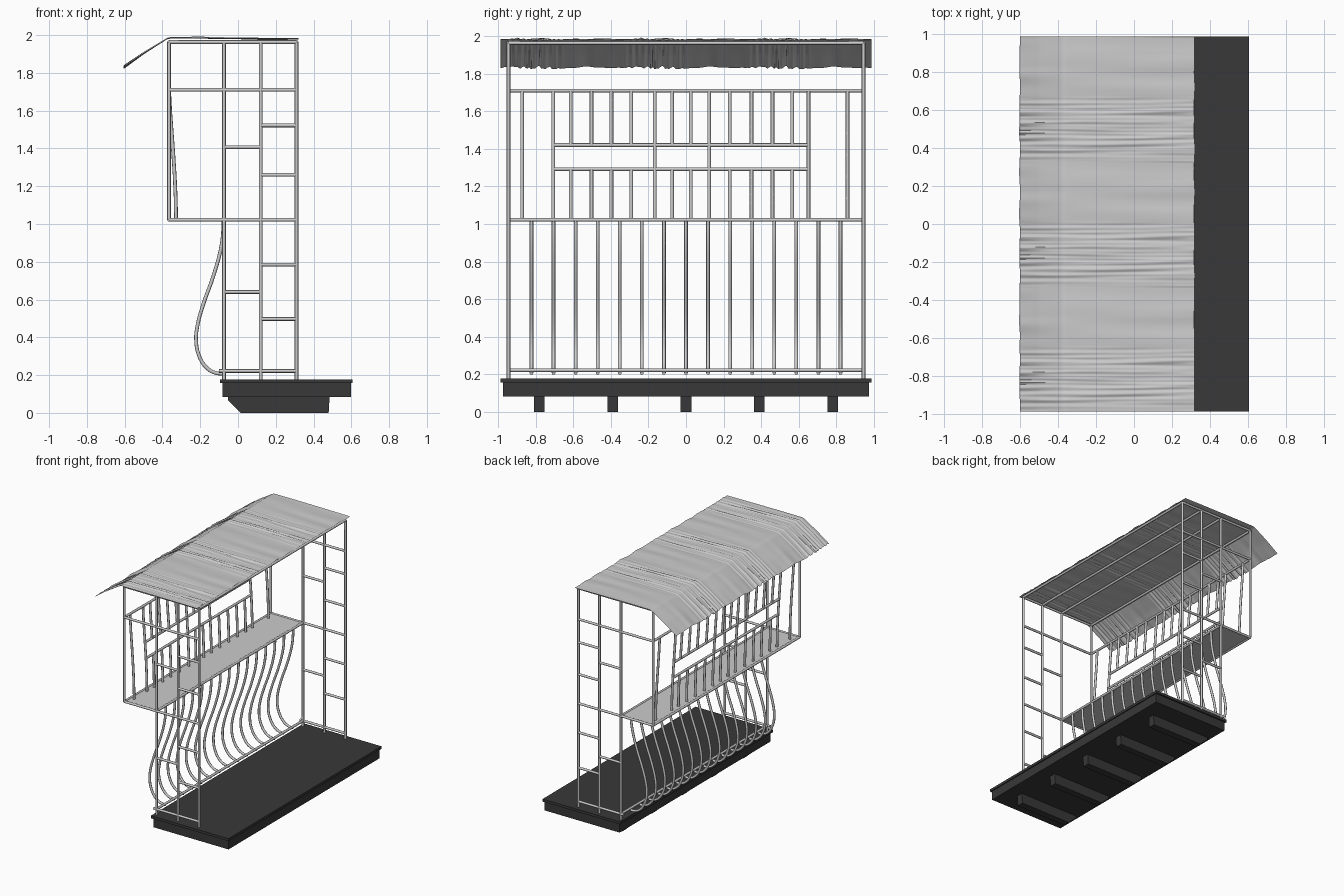
import bpy, bmesh, math, random
from mathutils import Vector, noise

if "Cube" in bpy.data.objects:
    bpy.data.objects.remove(bpy.data.objects["Cube"])

random.seed(4)
R = 0.0098                       # rod radius
SIDE = 0.945                     # y of the end frames
XO, XF, XM, XB = -0.365, -0.074, 0.12, 0.31   # post lines from outer to back
Z0, ZR, ZS, ZW, ZT = 0.175, 0.222, 1.022, 1.71, 1.963

dark = bpy.data.materials.new("dark_concrete")
dark.diffuse_color = (0.04, 0.04, 0.04, 1)
dark.use_nodes = True
dark.node_tree.nodes["Principled BSDF"].inputs["Base Color"].default_value = dark.diffuse_color


def rods(name, paths, smooth_path=False):
    """Round rods along every path, joined into one mesh object."""
    cu = bpy.data.curves.new(name, 'CURVE')
    cu.dimensions = '3D'
    cu.bevel_depth = R
    cu.bevel_resolution = 2
    cu.resolution_u = 4
    cu.use_fill_caps = True
    for path in paths:
        if smooth_path:
            sp = cu.splines.new('BEZIER')
            sp.bezier_points.add(len(path) - 1)
            for bp, co in zip(sp.bezier_points, path):
                bp.co = co
                bp.handle_left_type = bp.handle_right_type = 'AUTO'
        else:
            sp = cu.splines.new('POLY')
            sp.points.add(len(path) - 1)
            for p, co in zip(sp.points, path):
                p.co = (*co, 1)
    ob = bpy.data.objects.new(name, cu)
    bpy.context.collection.objects.link(ob)
    finish(ob, convert=True)
    return ob


def finish(ob, convert=False, angle=50):
    bpy.ops.object.select_all(action='DESELECT')
    ob.select_set(True)
    bpy.context.view_layer.objects.active = ob
    if convert:
        bpy.ops.object.convert(target='MESH')
    bpy.ops.object.shade_smooth_by_angle(angle=math.radians(angle))


def prism(name, profile, y0, y1, mat=None):
    """Extrude an x-z profile along y."""
    bm = bmesh.new()
    f = bm.faces.new([bm.verts.new((x, y0, z)) for x, z in profile])
    ext = bmesh.ops.extrude_face_region(bm, geom=[f])
    vs = [v for v in ext['geom'] if isinstance(v, bmesh.types.BMVert)]
    bmesh.ops.translate(bm, verts=vs, vec=(0, y1 - y0, 0))
    bmesh.ops.recalc_face_normals(bm, faces=bm.faces)
    me = bpy.data.meshes.new(name)
    bm.to_mesh(me)
    bm.free()
    if mat:
        me.materials.append(mat)
    ob = bpy.data.objects.new(name, me)
    bpy.context.collection.objects.link(ob)
    return ob


def rect(x0, x1, z0, z1):
    return [(x0, z0), (x1, z0), (x1, z1), (x0, z1)]


# Floor slab with overhanging lip, and the support beams below
prism("floor_lip", rect(-0.095, 0.605, 0.157, 0.178), -0.987, 0.987, dark)
prism("floor_slab", rect(-0.083, 0.597, 0.083, 0.157), -0.975, 0.975, dark)
for i in range(-2, 3):
    y = i * 0.391
    prism("support_beam", [(-0.053, 0.083), (-0.053, 0.066), (0.015, 0),
                           (0.48, 0), (0.485, 0.083)], y - 0.028, y + 0.028, dark)

# End frames: posts, cross bars and ladder rungs, both ends
for y in (-SIDE, SIDE):
    bars = [((x, y, Z0), (x, y, ZT)) for x in (XF, XM, XB)]
    bars.append(((XO, y, ZS), (XO, y, ZT)))
    bars += [((XO, y, z), (XB, y, z)) for z in (ZS, ZW, ZT)]
    bars.append(((-0.1, y, ZR), (XB, y, ZR)))
    bars += [((XF, y, z), (XM, y, z)) for z in (0.64, 1.407)]
    bars += [((XM, y, z), (XB, y, z)) for z in (0.497, 0.785, 1.26, 1.522)]
    rods("end_frame", bars)

# Long rails
rods("long_rails", [((x, -SIDE, z), (x, SIDE, z)) for x, z in
                    [(XO, ZT), (XF, ZT), (XM, ZT), (XB, ZT), (XO, ZW),
                     (XO, ZS), (XF, ZS), (XF, ZR)]])

# Shelf panel at sill height
prism("shelf_panel", rect(XO, XF, ZS - 0.003, ZS + 0.003), -SIDE, SIDE)

# Bulging balusters
belly = [(-0.076, 1.022), (-0.085, 0.9), (-0.127, 0.735), (-0.183, 0.577),
         (-0.213, 0.47), (-0.222, 0.39), (-0.207, 0.305), (-0.165, 0.238),
         (-0.12, 0.212), (-0.08, 0.207)]
rods("belly_balusters", [[(x, i * 0.1175, z) for x, z in belly]
                         for i in range(-7, 8)], True)


# Window grille leaning inward toward the sill
def lean(z):
    t = (ZW - z) / (ZW - ZS)
    return XO + 0.037 * (3 * t * t - 2 * t ** 3) ** 0.7


def upright(y, z0, z1):
    return [(lean(z0 + (z1 - z0) * k / 6), y, z0 + (z1 - z0) * k / 6) for k in range(7)]


ZA, ZB = 1.292, 1.42
YL, YR = -0.706, 0.652
full = [-0.872, YL, -0.166, 0.123, YR, 0.86]
short = [-0.614, -0.503, -0.397, -0.291, -0.074, 0.026, 0.233, 0.349, 0.46, 0.566]
grille = [upright(y, ZS, ZW) for y in full]
for y in short:
    grille += [upright(y, ZS, ZA), upright(y, ZB, ZW)]
grille += [[(lean(z), YL, z), (lean(z), YR, z)] for z in (ZA, ZB)]
rods("window_grille", grille)

# Wrinkled roof sheet: flat top, front part sloping down, folds in three bands
NX, NY, W = 64, 420, 0.987
line = [(-0.603, 1.832), (-0.5, 1.905), (-0.37, 1.984), (-0.2, 1.985), (0.318, 1.979)]


def roof_z(x):
    for (xa, za), (xb, zb) in zip(line, line[1:]):
        if x <= xb:
            return za + (zb - za) * (x - xa) / (xb - xa)
    return line[-1][1]


bm = bmesh.new()
rows = []
for j in range(NY + 1):
    y = -W + 2 * W * j / NY
    phase = ((y + W) / 0.658) % 1                       # wrinkled half of each repeat
    fold = max(0, math.sin(math.pi * min(phase / 0.52, 1))) ** 0.5
    row = []
    for i in range(NX + 1):
        u = i / NX
        x = -0.603 + 0.921 * u
        yy = phase * 0.658                              # same pattern every repeat
        soft = noise.noise(Vector((x * 1.5, yy * 14, 0.3)))
        fine = noise.noise(Vector((x * 2.5, yy * 60, 5.1)))
        edge = 1 + 1.2 * max(0, -x - 0.37) / 0.23       # stronger at the free edge
        dz = (0.005 * soft + 0.008 * fold * fine) * edge
        ragged = 0.007 * noise.noise(Vector((7, y * 9, 2)))
        z = min(roof_z(x) + dz, 1.998)
        row.append(bm.verts.new((x + ragged * (2 * u - 1) ** 2, y, z)))
    rows.append(row)
for a, b in zip(rows, rows[1:]):
    for i in range(NX):
        bm.faces.new((a[i], a[i + 1], b[i + 1], b[i]))
me = bpy.data.meshes.new("roof_sheet")
bm.to_mesh(me)
bm.free()
roof = bpy.data.objects.new("roof_sheet", me)
bpy.context.collection.objects.link(roof)
finish(roof, angle=40)
